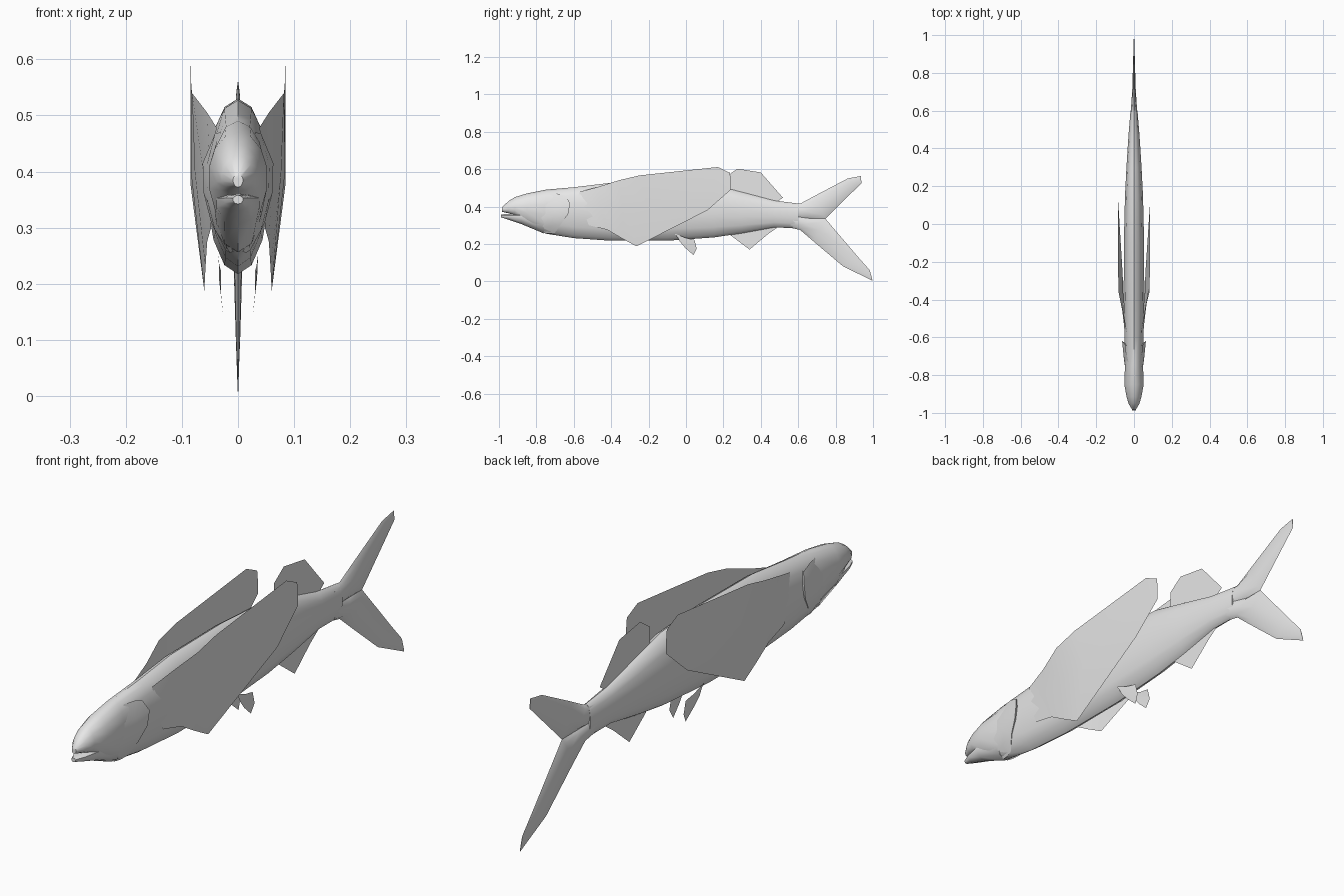
import bpy, bmesh, math

cube = bpy.data.objects.get("Cube")
if cube:
    bpy.data.objects.remove(cube, do_unlink=True)

grey = bpy.data.materials.new("pale_grey")
grey.use_nodes = True
grey.diffuse_color = (0.8, 0.8, 0.8, 1)
grey.node_tree.nodes["Principled BSDF"].inputs["Base Color"].default_value = (0.8, 0.8, 0.8, 1)


def make(name, rows, closed=False, angle=50):
    """Skin a list of equal point rows; closed rows become a capped tube."""
    bm = bmesh.new()
    vr = [[bm.verts.new(p) for p in row] for row in rows]
    n = len(rows[0])
    for a, b in zip(vr, vr[1:]):
        for i in range(n if closed else n - 1):
            j = (i + 1) % n
            bm.faces.new((a[i], a[j], b[j], b[i]))
    if closed:
        bm.faces.new(vr[0])
        bm.faces.new(vr[-1])
        bmesh.ops.recalc_face_normals(bm, faces=bm.faces)
    me = bpy.data.meshes.new(name)
    bm.to_mesh(me)
    bm.free()
    me.materials.append(grey)
    ob = bpy.data.objects.new(name, me)
    bpy.context.collection.objects.link(ob)
    bpy.ops.object.select_all(action='DESELECT')
    ob.select_set(True)
    bpy.context.view_layer.objects.active = ob
    bpy.ops.object.shade_smooth_by_angle(angle=math.radians(angle))
    return ob


def ring(y, zb, zt, w, zw, n=14):
    """Oval section with its widest point at height zw."""
    pts = []
    for i in range(n):
        a = 2 * math.pi * i / n
        c = math.cos(a)
        pts.append((w * math.sin(a), y, zw + c * ((zt - zw) if c > 0 else (zw - zb))))
    return pts


def blade(lead, trail, w, n=8):
    """Thin oval section running from a leading edge to a trailing edge (y, z)."""
    pts = []
    for i in range(n):
        a = 2 * math.pi * i / n
        t = (1 - math.cos(a)) / 2
        pts.append((w * math.sin(a), lead[0] + t * (trail[0] - lead[0]),
                    lead[1] + t * (trail[1] - lead[1])))
    return pts


def both_sides(name, rows, angle=50):
    for side, s in (("left", 1), ("right", -1)):
        make(side + "_" + name, [[(s * x, y, z) for x, y, z in (r if s > 0 else r[::-1])]
                                 for r in rows], angle=angle)


# Body and head
body = [(-.985, .372, .395, .009, .385), (-.95, .364, .428, .03, .388),
        (-.915, .352, .45, .04, .39), (-.85, .30, .47, .053, .39),
        (-.75, .255, .49, .049, .39), (-.6, .231, .503, .052, .39),
        (-.4, .217, .527, .056, .38), (-.1, .217, .53, .055, .38),
        (.15, .235, .515, .049, .38), (.3, .257, .477, .041, .37),
        (.47, .288, .432, .03, .36), (.6, .284, .416, .019, .35)]
make("body", [ring(*r) for r in body], closed=True)

# Lower jaw
jaw = [(-.988, .342, .358, .009, .35), (-.95, .33, .36, .025, .35),
       (-.88, .306, .36, .04, .35), (-.76, .256, .36, .042, .34)]
make("lower_jaw", [ring(*r, n=10) for r in jaw], closed=True)

# Forked tail
make("tail_upper_lobe", [blade((.56, .417), (.56, .33), .02),
                         blade((.61, .415), (.67, .335), .014),
                         blade((.69, .458), (.745, .335), .009),
                         blade((.865, .55), (.915, .502), .004),
                         blade((.935, .563), (.938, .525), .001)], closed=True)
make("tail_lower_lobe", [blade((.56, .286), (.56, .37), .02),
                         blade((.61, .275), (.67, .335), .014),
                         blade((.68, .215), (.745, .335), .009),
                         blade((.84, .08), (.92, .13), .004),
                         blade((.998, .003), (.982, .06), .001)], closed=True)

# Gill covers: flaps flaring out to a free rear edge, closed back to the body
both_sides("gill_cover", [
    [(.03, -.73, .47), (.045, -.77, .41), (.044, -.78, .34), (.03, -.77, .29), (.008, -.76, .258)],
    [(.041, -.68, .468), (.056, -.69, .41), (.054, -.71, .345), (.041, -.725, .295), (.014, -.73, .255)],
    [(.046, -.64, .455), (.063, -.62, .415), (.061, -.63, .36), (.048, -.665, .31), (.022, -.70, .26)],
    [(.035, -.645, .455), (.046, -.63, .415), (.045, -.64, .36), (.036, -.675, .31), (.012, -.70, .265)]])

# Large wing-like pectoral fins
both_sides("pectoral_fin", [
    [(.038, -.57, .478), (.05, -.56, .40), (.048, -.52, .30)],
    [(.055, -.47, .505), (.062, -.46, .40), (.055, -.42, .275)],
    [(.082, -.36, .54), (.077, -.34, .40), (.058, -.34, .228)],
    [(.084, -.25, .566), (.084, -.2, .40), (.06, -.265, .187)],
    [(.084, .17, .611), (.085, .14, .50), (.085, .115, .38)],
    [(.084, .235, .58), (.084, .24, .535), (.084, .24, .49)]])

# Small fanned pelvic fins
both_sides("pelvic_fin", [
    [(.036, -.06, .255), (.034, -.045, .235), (.034, -.035, .215)],
    [(.033, .0, .232), (.034, .0, .21), (.03, -.005, .18)],
    [(.03, .045, .222), (.03, .057, .175), (.026, .04, .14)]])

# Single fins on the centre line: rows of (y, z) from root to outer edge
def centre_fin(name, rows):
    make(name, [[(0, y, z) for y, z in r] for r in rows])

centre_fin("dorsal_fin", [[(.215, .48), (.215, .56)], [(.27, .465), (.275, .602)],
                          [(.40, .43), (.40, .582)], [(.48, .42), (.518, .447)]])
centre_fin("anal_fin", [[(.22, .27), (.24, .245)], [(.34, .28), (.34, .17)],
                        [(.41, .29), (.435, .25)], [(.47, .30), (.485, .285)]])
